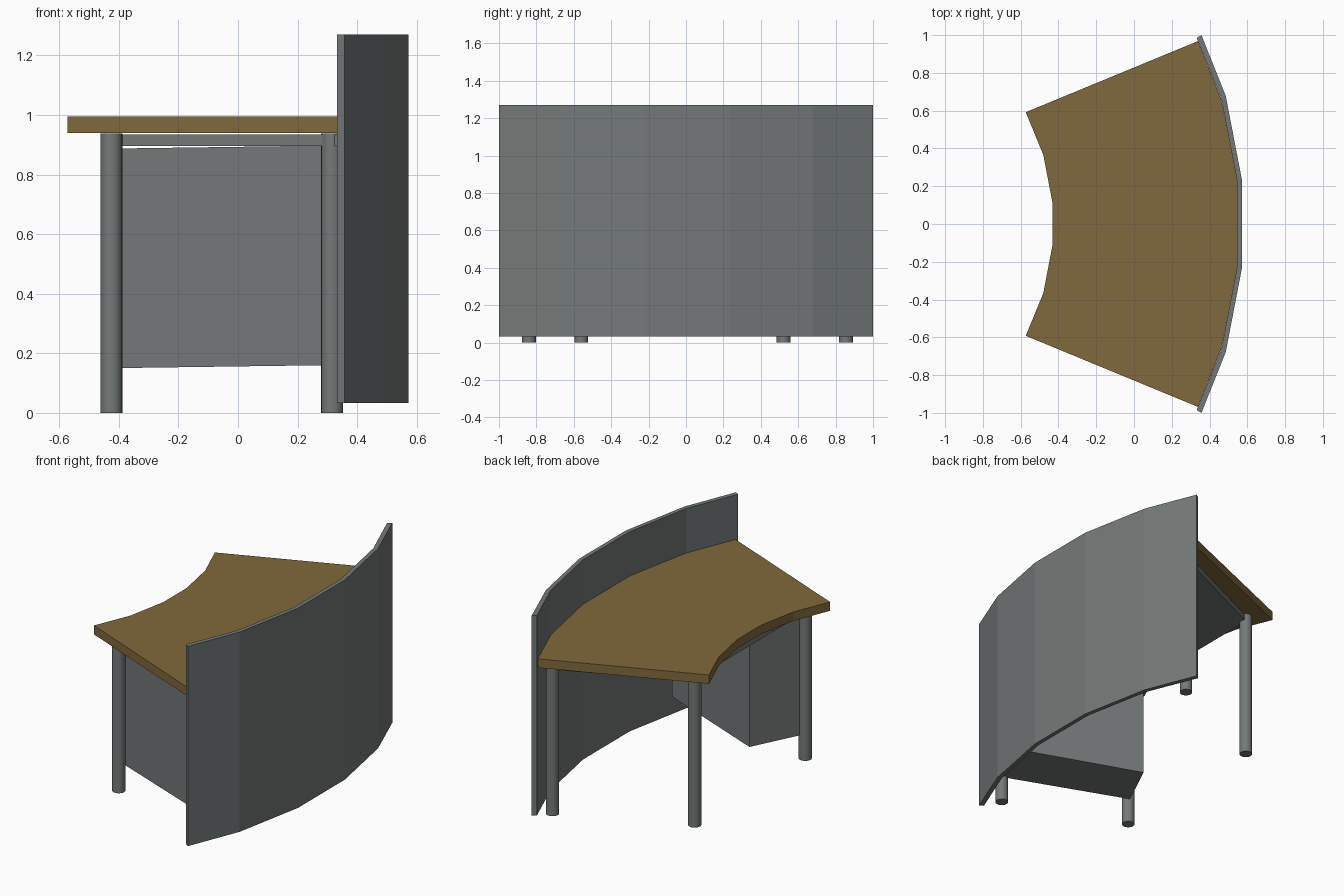
import bpy
import bmesh

cube = bpy.data.objects.get("Cube")
if cube:
    bpy.data.objects.remove(cube, do_unlink=True)


def material(name, rgb):
    m = bpy.data.materials.new(name)
    m.use_nodes = True
    m.diffuse_color = (*rgb, 1)
    m.node_tree.nodes["Principled BSDF"].inputs["Base Color"].default_value = (*rgb, 1)
    return m


grey = material("grey metal", (0.175, 0.191, 0.19))
wood = material("brown wood", (0.216, 0.141, 0.046))


def slab(name, outline, bottom, top, mat, tilt=0.0):
    """Extrude a plan outline between two heights; tilt raises it along x."""
    bm = bmesh.new()
    base = bm.faces.new([bm.verts.new((x, y, bottom + tilt * x)) for x, y in outline])
    up = bmesh.ops.extrude_face_region(bm, geom=[base])["geom"]
    for v in up:
        if isinstance(v, bmesh.types.BMVert):
            v.co.z += top - bottom
    bmesh.ops.recalc_face_normals(bm, faces=bm.faces)
    mesh = bpy.data.meshes.new(name)
    bm.to_mesh(mesh)
    bm.free()
    mesh.materials.append(mat)
    obj = bpy.data.objects.new(name, mesh)
    bpy.context.collection.objects.link(obj)
    return obj


def mirrored(half):
    """Complete a polyline from its +y half."""
    return half + [(x, -y) for x, y in reversed(half)]


# Curved worktop
outer_edge = mirrored([(0.338, 0.968), (0.462, 0.66), (0.546, 0.23)])
inner_edge = mirrored([(-0.573, 0.592), (-0.48, 0.365), (-0.432, 0.115)])
slab("worktop", outer_edge + inner_edge[::-1], 0.94, 0.995, wood)

# Curved privacy screen wrapped around the outer edge
screen_out = mirrored([(0.357, 1.0), (0.486, 0.677), (0.572, 0.23)])
screen_in = mirrored([(0.332, 0.985), (0.462, 0.664), (0.546, 0.228)])
slab("privacy_screen", screen_out + screen_in[::-1], 0.033, 1.27, grey)

# Support plate under the worktop
plate_edge = mirrored([(-0.415, 0.535), (0.345, 0.885), (0.45, 0.64), (0.53, 0.22)])
slab("support_plate", plate_edge, 0.896, 0.935, grey)

# Drawer pedestal at the front end, slightly tilted
pedestal_plan = [(-0.41, -0.525), (0.325, -0.825), (0.455, -0.515), (-0.27, -0.235)]
slab("pedestal", pedestal_plan, 0.156, 0.893, grey, tilt=0.014)

# Round legs
legs = {
    "front_inner_leg": (-0.425, -0.56),
    "front_outer_leg": (0.316, -0.84),
    "back_inner_leg": (-0.425, 0.522),
    "back_outer_leg": (0.316, 0.855),
}
for name, (x, y) in legs.items():
    bpy.ops.mesh.primitive_cylinder_add(
        vertices=20, radius=0.037, depth=0.938, location=(x, y, 0.469))
    leg = bpy.context.object
    leg.name = name
    leg.data.materials.append(grey)
    bpy.ops.object.shade_smooth_by_angle()
